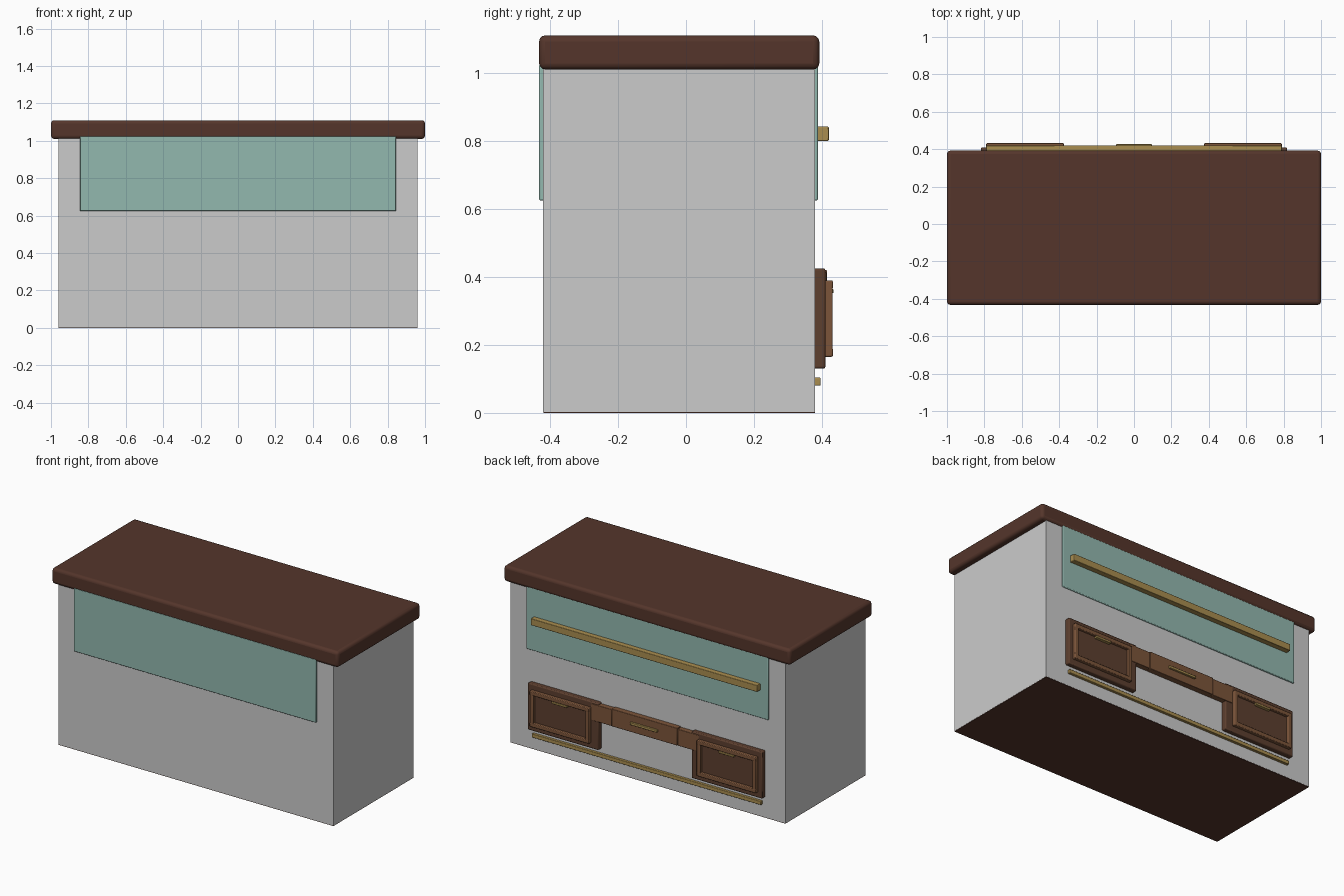
import bpy

if "Cube" in bpy.data.objects:
    bpy.data.objects.remove(bpy.data.objects["Cube"])


def material(name, rgb):
    m = bpy.data.materials.new(name)
    m.diffuse_color = (*rgb, 1)
    m.use_nodes = True
    m.node_tree.nodes["Principled BSDF"].inputs["Base Color"].default_value = m.diffuse_color
    return m


DARK = material("dark_wood", (0.09, 0.036, 0.024))
MID = material("mid_wood", (0.11, 0.05, 0.028))
LIGHT = material("light_wood", (0.2, 0.09, 0.042))
TEAL = material("teal", (0.29, 0.48, 0.43))
BRASS = material("brass", (0.40, 0.27, 0.08))


def box(name, x, y, z, mat=None, bevel=0.0, segments=2):
    """Axis-aligned box from (min, max) ranges, with an optional bevel."""
    bpy.ops.mesh.primitive_cube_add(size=1)
    ob = bpy.context.object
    ob.name = name
    ob.location = [(r[0] + r[1]) / 2 for r in (x, y, z)]
    ob.scale = [r[1] - r[0] for r in (x, y, z)]
    bpy.ops.object.transform_apply(location=True, scale=True)
    if mat:
        ob.data.materials.append(mat)
    if bevel:
        b = ob.modifiers.new("bevel", "BEVEL")
        b.width = bevel
        b.segments = segments
        bpy.ops.object.shade_smooth_by_angle()
    return ob


# Counter carcass and the wooden plinth inside it
box("carcass", (-0.96, 0.96), (-0.42, 0.38), (0.003, 1.02))
box("inner_base", (-0.959, 0.959), (-0.419, 0.379), (0, 0.59), DARK)

# Worktop
box("worktop", (-1, 1), (-0.432, 0.392), (1.01, 1.11), DARK, 0.018, 3)

# Teal panels on front and back
box("front_panel", (-0.845, 0.845), (-0.432, -0.41), (0.625, 1.025), TEAL, 0.004)
box("back_panel", (-0.845, 0.845), (0.37, 0.388), (0.625, 1.025), TEAL, 0.004)

# Brass rails on the back
box("upper_rail", (-0.79, 0.79), (0.385, 0.42), (0.80, 0.842), BRASS, 0.003)
box("lower_rail", (-0.80, 0.80), (0.375, 0.396), (0.08, 0.104), BRASS, 0.003)

# Drawer fronts: slab, raised moulding, inset and small pull on each side
for side, s in (("left", -1), ("right", 1)):
    def span(a, b):
        return tuple(sorted((s * a, s * b)))

    box(side + "_drawer", span(0.325, 0.818), (0.37, 0.41), (0.13, 0.425), MID, 0.006)
    box(side + "_inset", span(0.39, 0.775), (0.40, 0.415), (0.18, 0.375), MID)
    for label, z in (("top", (0.364, 0.39)), ("bottom", (0.165, 0.191))):
        box(f"{side}_moulding_{label}", span(0.375, 0.79), (0.405, 0.432), z, LIGHT, 0.004)
    for label, x in (("inner", (0.375, 0.401)), ("outer", (0.764, 0.79))):
        box(f"{side}_moulding_{label}", span(*x), (0.405, 0.4315), (0.17, 0.385), LIGHT, 0.004)
    box(side + "_pull", span(0.53, 0.635), (0.41, 0.434), (0.352, 0.364), BRASS, 0.002)
    box(side + "_apron", span(0.23, 0.376), (0.37, 0.413), (0.31, 0.415), LIGHT, 0.003)

# Centre drawer with pull
box("centre_drawer", (-0.229, 0.229), (0.37, 0.415), (0.31, 0.42), LIGHT, 0.003)
box("centre_pull", (-0.095, 0.095), (0.41, 0.427), (0.36, 0.376), BRASS, 0.003)
